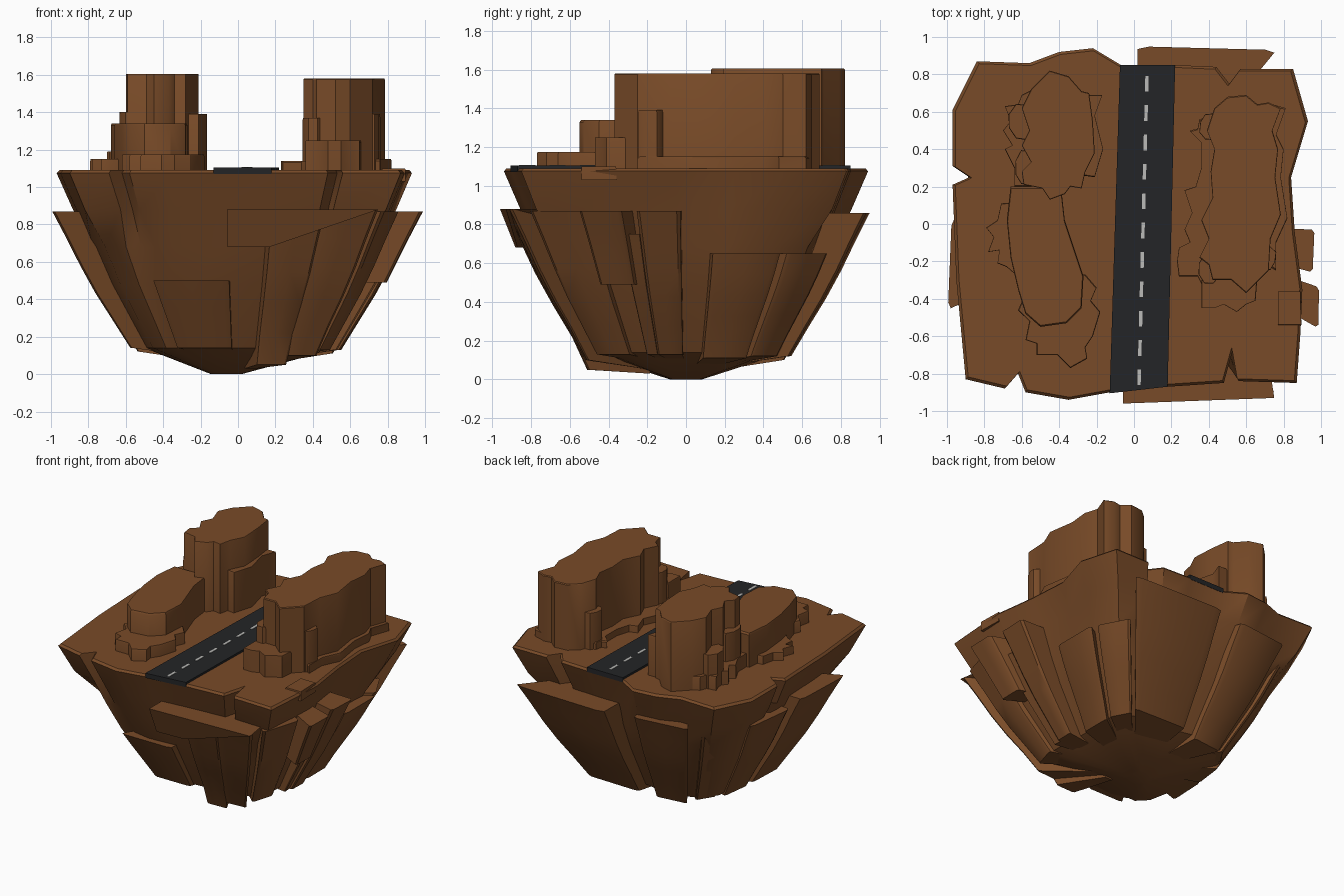
import bpy, bmesh, math, random
from mathutils import Vector

random.seed(4)


def material(name, rgb):
    m = bpy.data.materials.new(name)
    m.diffuse_color = (*rgb, 1)
    return m


ROCK = material("rock_brown", (0.19, 0.07, 0.021))
ASPHALT = material("asphalt", (0.017, 0.018, 0.02))
PAINT = material("paint", (0.5, 0.5, 0.48))


def loft(name, rings, mat):
    """Skin a stack of closed rings with equal point counts and cap both ends."""
    bm = bmesh.new()
    vs = [[bm.verts.new(p) for p in r] for r in rings]
    n = len(rings[0])
    for a, b in zip(vs, vs[1:]):
        for i in range(n):
            bm.faces.new((a[i], a[(i + 1) % n], b[(i + 1) % n], b[i]))
    bm.faces.new(vs[0])
    bm.faces.new(vs[-1])
    bmesh.ops.recalc_face_normals(bm, faces=bm.faces[:])
    me = bpy.data.meshes.new(name)
    bm.to_mesh(me)
    bm.free()
    ob = bpy.data.objects.new(name, me)
    bpy.context.collection.objects.link(ob)
    me.materials.append(mat)
    return ob


def prism(name, pts, z0, z1, mat=ROCK, inset=0.0):
    """Upright extrusion; inset pulls in the top edge for a worn rim."""
    c = sum((Vector(p) for p in pts), Vector((0, 0))) / len(pts)
    rings = [[(x, y, z0) for x, y in pts]]
    if inset:
        rings.append([(x, y, z1 - inset) for x, y in pts])
    k = 1 - 2 * inset
    rings.append([(c.x + (x - c.x) * k, c.y + (y - c.y) * k, z1) for x, y in pts])
    return loft(name, rings, mat)


def boulder(name, cx, cy, rx, ry, z1, n=8):
    """Irregular step of rock at the foot of a tower."""
    pts = []
    for i in range(n):
        a = 2 * math.pi * (i + 0.5) / n
        k = random.uniform(0.92, 1.12)
        pts.append((cx + rx * k * math.cos(a), cy + ry * k * math.sin(a)))
    prism(name, pts, 1.05, z1, inset=0.015)


# Island core: notched rim outline shrinking down to the keel, notches fade out
rim = [(-.97, .61), (-.84, .87), (-.56, .86), (-.40, .92), (-.22, .94), (-.07, .85),
       (.22, .85), (.44, .84), (.51, .75), (.57, .83), (.85, .83), (.93, .55),
       (.84, .25), (.86, -.05), (.90, -.35), (.89, -.58), (.87, -.85), (.56, -.84),
       (.53, -.67), (.48, -.85), (.18, -.87), (-.13, -.90), (-.35, -.94), (-.58, -.90),
       (-.62, -.80), (-.69, -.88), (-.90, -.83), (-.95, -.30), (-.97, .21), (-.88, .25),
       (-.97, .31)]


def relaxed(pts, steps):
    for _ in range(steps):
        pts = [((pts[i - 1][0] + 2 * p[0] + pts[(i + 1) % len(pts)][0]) / 4,
                (pts[i - 1][1] + 2 * p[1] + pts[(i + 1) % len(pts)][1]) / 4)
               for i, p in enumerate(pts)]
    return pts


levels = [(1.09, .985, 0), (1.075, 1, 0), (.88, .91, 0), (.68, .825, 1), (.48, .73, 1),
          (.14, .53, 1), (.09, .40, 2), (0, .09, 2)]
loft("island_core",
     [[(x * s - (.06 if z < .05 else 0), y * s, z) for x, y in relaxed(rim, k)]
      for z, s, k in levels], ROCK)


# Cliff wedges around the core
def taper(z):
    prof = [(.88, 1), (.70, .905), (.49, .80), (.13, .57), (.04, .54)]
    for (za, sa), (zb, sb) in zip(prof, prof[1:]):
        if z >= zb:
            return sa + (sb - sa) * (za - z) / (za - zb)
    return prof[-1][1]


def wedge(p0, p1, zt, zb):
    p0, p1 = Vector(p0), Vector(p1)
    rings = []
    for i in range(6):
        z = zt + (zb - zt) * i / 5
        s = taper(z)
        # underside slopes down toward the keel
        zi = max(.03, zb - .05) if i == 5 and zb < .2 else z
        outer = [p0.lerp(p1, t) * s for t in (0, .08, .5, .92, 1)]
        outer[0] *= .985
        outer[4] *= .985
        rings.append([(p0.x * .2, p0.y * .2, zi)] + [(p.x, p.y, z) for p in outer]
                     + [(p1.x * .2, p1.y * .2, zi)])
    loft("cliff_wedge", rings, ROCK)


for w in [((.19, -.94), (.48, -.93), .88, .05),
          ((.46, -.93), (.76, -.91), .88, .10),
          ((-.57, -.90), (-.06, -.90), .50, .14),
          ((-1.0, -.46), (-.98, .03), .87, .14),
          ((-.95, .08), (-.90, .48), .80, .12),
          ((-.84, .58), (-.70, .80), .84, .13),
          ((-.62, .86), (-.20, .91), .86, .10),
          ((.02, .96), (.77, .94), .86, .12),
          ((.74, .84), (.87, .60), .65, .12),
          ((.90, .56), (.90, .16), .65, .11),
          ((.97, -.03), (.96, -.26), .87, .13),
          ((.92, -.25), (.93, -.36), .75, .13),
          ((.995, -.34), (.99, -.56), .87, .49),
          ((.87, -.52), (.78, -.82), .87, .13)]:
    wedge(*w)

# Overhanging ledges on front and right rim
loft("front_ledge", [[(-.06, -.96, .88), (.75, -.93, .88), (.70, -.6, .88), (-.06, -.6, .88)],
                     [(-.055, -.88, .68), (.17, -.87, .68), (.17, -.6, .68), (-.055, -.6, .68)]], ROCK)
prism("side_ledge", [(.77, -.36), (.89, -.36), (.895, -.54), (.77, -.54)], 1.03, 1.10, inset=.01)

# Left tower with its steps
prism("left_tower", [(-.45, .82), (-.35, .79), (-.28, .71), (-.24, .70), (-.22, .55), (-.21, .38),
                     (-.26, .28), (-.28, .19), (-.34, .20), (-.37, .16), (-.45, .13), (-.49, .19),
                     (-.59, .21), (-.60, .28), (-.55, .33), (-.60, .42), (-.56, .50), (-.60, .62),
                     (-.55, .72)], 1.05, 1.605, inset=.006)
prism("left_tower_side", [(-.25, .69), (-.17, .69), (-.21, .58), (-.165, .40), (-.21, .25), (-.28, .26)],
      1.05, 1.39, inset=.01)
prism("left_tower_shelf", [(-.50, .74), (-.60, .69), (-.62, .64), (-.69, .63), (-.66, .55), (-.70, .50),
                           (-.65, .42), (-.69, .40), (-.64, .30), (-.64, .20), (-.50, .20)],
      1.05, 1.19, inset=.01)
for x, y, rx, ry, z in [(-.60, .55, .08, .10, 1.34), (-.58, .30, .06, .10, 1.40)]:
    boulder("left_tower_step", x, y, rx, ry, z)

# Low mesa in front of the left tower
prism("left_mesa", [(-.39, .20), (-.37, .02), (-.27, -.28), (-.28, -.45), (-.36, -.53), (-.50, -.55),
                    (-.58, -.48), (-.62, -.35), (-.66, -.18), (-.68, .02), (-.66, .20)],
      1.05, 1.34, inset=.012)
prism("left_mesa_skirt", [(-.26, -.27), (-.20, -.34), (-.23, -.41), (-.18, -.47), (-.22, -.60), (-.26, -.66),
                          (-.25, -.72), (-.34, -.77), (-.41, -.70), (-.52, -.70), (-.52, -.64),
                          (-.58, -.62), (-.56, -.52), (-.62, -.46), (-.55, -.30)], 1.05, 1.175, inset=.01)
prism("left_mesa_shelf", [(-.60, -.30), (-.68, -.23), (-.73, -.21), (-.72, -.14), (-.78, -.15), (-.75, -.07),
                          (-.79, -.02), (-.73, .02), (-.71, .11), (-.60, .12)], 1.05, 1.15, inset=.01)

# Right mesa with its steps
prism("right_mesa", [(.50, .68), (.60, .69), (.66, .64), (.72, .65), (.785, .62), (.74, .50), (.77, .40),
                     (.755, .25), (.785, .05), (.73, -.08), (.72, -.25), (.66, -.31), (.60, -.37),
                     (.52, -.30), (.42, -.30), (.40, -.22), (.35, -.18), (.40, -.08), (.36, .02),
                     (.42, .14), (.41, .28), (.43, .40), (.39, .50), (.43, .62)], 1.05, 1.58, inset=.006)
prism("right_mesa_side", [(.74, .64), (.81, .62), (.76, .48), (.80, .40), (.785, .25), (.82, .03),
                          (.76, -.10), (.76, -.25), (.68, -.20), (.68, .5)], 1.05, 1.15, inset=.01)
prism("right_mesa_shelf", [(.43, .58), (.35, .56), (.34, .51), (.30, .50), (.36, .44), (.36, .30), (.33, .20),
                           (.27, .18), (.31, .06), (.27, -.03), (.30, -.10), (.24, -.13), (.23, -.20),
                           (.24, -.28), (.34, -.28), (.36, -.32), (.46, -.32), (.5, 0)],
      1.05, 1.14, inset=.008)
prism("right_mesa_front", [(.36, -.30), (.36, -.45), (.43, -.45), (.48, -.43), (.55, -.47), (.60, -.43),
                           (.65, -.41), (.66, -.28)], 1.05, 1.25, inset=.01)
for x, y, rx, ry, z in [(.40, -.24, .06, .08, 1.37), (.71, -.18, .05, .07, 1.39),
                        (.40, .52, .05, .07, 1.36)]:
    boulder("right_mesa_step", x, y, rx, ry, z)

# Road slab and centre dashes
prism("road", [(-.075, .85), (.22, .85), (.18, -.87), (-.13, -.905)], 1.07, 1.105, ASPHALT)
for i in range(11):
    y = .75 - .157 * i
    x = .048 + .026 * y
    prism("lane_dash", [(x - .009, y - .042), (x + .009, y - .042), (x + .011, y + .042), (x - .007, y + .042)],
          1.10, 1.108, PAINT)

# Smooth the rock, keep hard edges
bpy.ops.object.select_all(action='DESELECT')
for ob in bpy.context.scene.objects:
    ob.select_set(True)
    bpy.context.view_layer.objects.active = ob
bpy.ops.object.shade_smooth_by_angle(angle=math.radians(35))
